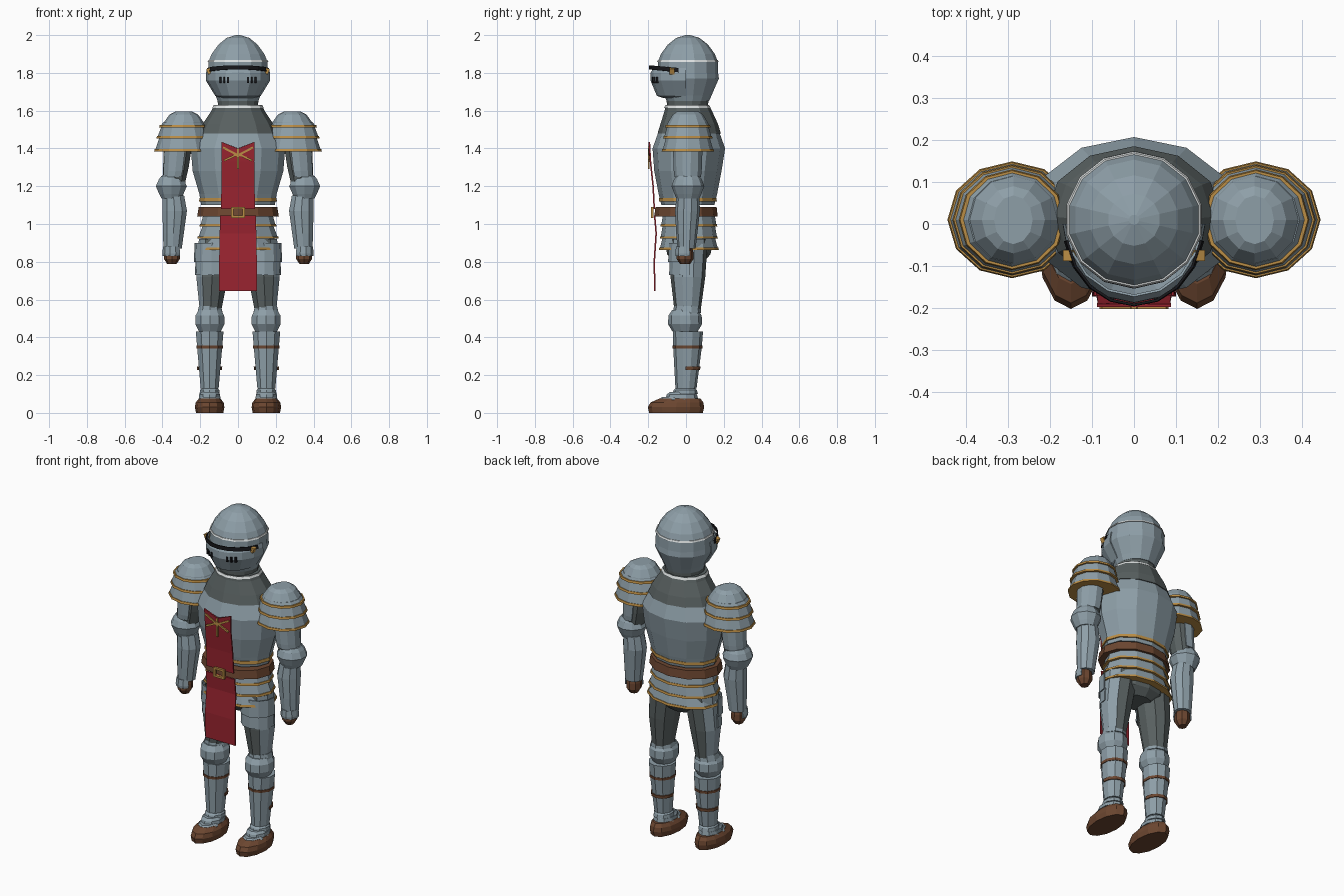
import bpy, bmesh
from math import sin, cos, pi, radians, sqrt
from mathutils import Matrix

cube = bpy.data.objects.get("Cube")
if cube:
    bpy.data.objects.remove(cube, do_unlink=True)


def material(name, r, g, b):
    m = bpy.data.materials.new(name)
    m.use_nodes = True
    m.diffuse_color = (r, g, b, 1)
    m.node_tree.nodes["Principled BSDF"].inputs["Base Color"].default_value = (r, g, b, 1)
    return m


STEEL = material("steel", .27, .345, .39)
MAIL = material("dark mail", .1, .12, .12)
GOLD = material("gold", .5, .27, .06)
LEATHER = material("brown leather", .15, .062, .03)
CLOTH = material("red cloth", .33, .018, .03)
BLACK = material("black", .008, .008, .01)
TRIM = material("pale trim", .72, .75, .75)


def finish(name, bm, mat, pair=False, thick=0):
    bmesh.ops.recalc_face_normals(bm, faces=bm.faces)
    mesh = bpy.data.meshes.new(name)
    bm.to_mesh(mesh)
    bm.free()
    mesh.materials.append(mat)
    ob = bpy.data.objects.new(name, mesh)
    bpy.context.collection.objects.link(ob)
    if thick:
        mod = ob.modifiers.new("thickness", 'SOLIDIFY')
        mod.thickness = thick
        mod.offset = 0
    if pair:
        mod = ob.modifiers.new("other side", 'MIRROR')
        mod.use_clip = False
        mod.use_mirror_merge = False
    return ob


def loft(name, rings, mat, n=12, cx=0, cy=0, pair=False, arc=None, thick=.006, tilt=0):
    """Elliptical rings (z, rx, ry, dx, dy); angle 0 is front, 90 is +x. An arc gives an open plate."""
    bm = bmesh.new()
    a0, a1 = arc or (0, 360)
    count = n + 1 if arc else n
    rows = []
    for ring in rings:
        z, rx, ry, dx, dy = (tuple(ring) + (0, 0))[:5]
        row = []
        for k in range(count):
            a = radians(a0 + (a1 - a0) * k / n)
            row.append(bm.verts.new((cx + dx + rx * sin(a), cy + dy - ry * cos(a), z + tilt * cos(a))))
        rows.append(row)
    for lo, hi in zip(rows, rows[1:]):
        for k in range(n):
            j = (k + 1) % count
            bm.faces.new((lo[k], lo[j], hi[j], hi[k]))
    if not arc:
        bm.faces.new(rows[0])
        bm.faces.new(rows[-1])
    return finish(name, bm, mat, pair, thick if arc else 0)


def box(name, size, loc, mat, pair=False, turn=0):
    bm = bmesh.new()
    bmesh.ops.create_cube(bm, size=1, matrix=Matrix.Translation(loc)
                          @ Matrix.Rotation(radians(turn), 4, 'Y') @ Matrix.Diagonal((*size, 1)))
    return finish(name, bm, mat, pair)


def sheet(name, rows, mat, notch=0):
    """Hanging cloth from rows (z, half width, y), with the top middle cut lower."""
    bm = bmesh.new()
    grid = [[bm.verts.new((s * w, y, z - (notch if i == 0 and s == 0 else 0))) for s in (-1, 0, 1)]
            for i, (z, w, y) in enumerate(rows)]
    for a, b in zip(grid, grid[1:]):
        for k in (0, 1):
            bm.faces.new((a[k], a[k + 1], b[k + 1], b[k]))
    return finish(name, bm, mat, thick=.008)


def lames(name, spec, n, cx=0, cy=0, pair=False):
    """Stacked flared bands (top z, bottom z, top rx, top ry, bottom rx, bottom ry) with gold rims."""
    for i, (z1, z0, ax, ay, bx, by) in enumerate(spec, 1):
        loft(f"{name}_{i}", [(z1, ax, ay), (z0, bx, by)], STEEL, n, cx, cy, pair)
        loft(f"{name}_rim_{i}", [(z0 + .01, bx + .001, by + .001), (z0 - .003, bx + .004, by + .004)],
             GOLD, n, cx, cy, pair)


# Helmet
loft("helmet", [(2, .012, .012), (1.985, .062, .062), (1.95, .106, .106), (1.9, .143, .143),
                (1.86, .16, .158), (1.8, .162, .16), (1.77, .164, .164), (1.68, .122, .125), (1.65, .11, .112)],
     STEEL, 14, cy=.01)
loft("brow_band", [(1.867, .161, .159), (1.858, .165, .163)], TRIM, 14, cy=.01)
loft("visor", [(1.825, .16, .17), (1.8, .166, .184), (1.76, .167, .185), (1.68, .118, .152), (1.67, .1, .12)],
     STEEL, 8, arc=(-90, 90))
loft("eye_slit", [(1.822, .163, .192), (1.8, .168, .193)], BLACK, 8, arc=(-78, 78), tilt=.018)
for i, x in enumerate((.052, .073, .093), 1):
    box(f"breath_holes_{i}", (.01, .014, .03), (x, .002 - .185 * sqrt(1 - (x / .167) ** 2), 1.762), BLACK, True)
box("visor_pivots", (.022, .026, .03), (.153, -.075, 1.81), GOLD, True, 20)
loft("neck", [(1.69, .112, .112), (1.6, .108, .108)], MAIL, 14, cy=.008)

# Torso
loft("breastplate", [(1.1, .195, .14), (1.16, .205, .155), (1.28, .24, .178), (1.4, .25, .192, 0, .005),
                     (1.49, .2, .16, 0, .005)], STEEL, 12, cy=.01)
loft("mail_mantle", [(1.478, .21, .168), (1.53, .187, .152), (1.6, .14, .125, 0, -.005), (1.63, .128, .115, 0, -.01)],
     MAIL, 12, cy=.017)
loft("collar_trim", [(1.627, .13, .117), (1.615, .136, .123)], TRIM, 12, cy=.007)
loft("breastplate_rim", [(1.138, .204, .152), (1.12, .206, .153)], GOLD, 12, cy=.01)
loft("belt", [(1.09, .208, .162), (1.04, .216, .168)], LEATHER, 12)
lames("skirt_lame", [(1.06, .99, .18, .135, .2, .147), (.995, .925, .185, .138, .212, .15),
                     (.93, .865, .19, .138, .222, .155)], 12, cy=.015)
loft("mail_hips", [(.95, .18, .135), (.84, .17, .115), (.8, .09, .08)], MAIL, 12, cy=.015)

# Tabard, buckle and crossed ornament
sheet("tabard_top", [(1.435, .088, -.194), (1.33, .086, -.188), (1.2, .088, -.174), (1.08, .09, -.168)], CLOTH, .035)
sheet("tabard_skirt", [(1.045, .095, -.166), (.95, .097, -.158), (.8, .1, -.168), (.645, .1, -.165)], CLOTH)
for side in (-1, 1):
    box("buckle_side", (.012, .014, .055), (side * .03, -.178, 1.062), GOLD)
    box("buckle_bar", (.07, .014, .012), (0, -.178, 1.062 + side * .023), GOLD)
for i, (x, z, length, turn) in enumerate(((0, 1.345, .11, 0), (.035, 1.382, .1, 62), (-.035, 1.382, .1, -62),
                                          (.033, 1.355, .09, 115), (-.033, 1.355, .09, -115)), 1):
    box(f"ornament_bar_{i}", (.011, .008, length), (x, -.198, z), GOLD, turn=turn)

# Shoulders
loft("shoulder_dome", [(1.595, .046, .058), (1.58, .075, .08), (1.54, .104, .104), (1.5, .115, .112)],
     STEEL, 12, .287, .01, True)
lames("shoulder_lame", [(1.54, 1.515, .104, .104, .123, .116), (1.515, 1.455, .116, .11, .138, .127),
                        (1.46, 1.387, .125, .115, .15, .135)], 12, .29, .01, True)

# Arms
loft("arm_mail", [(1.48, .07, .07, .3), (1.3, .064, .066, .322), (1.15, .052, .056, .345)], MAIL, 10, cy=.01, pair=True)
loft("upper_arm_plate", [(1.42, .075, .077, .315), (1.28, .068, .072, .328), (1.25, .064, .068, .333)],
     STEEL, 7, cy=.01, pair=True, arc=(-30, 200))
loft("elbow_guard", [(1.255, .055, .06), (1.235, .07, .074), (1.2, .086, .087), (1.16, .068, .072), (1.135, .055, .06)],
     STEEL, 10, .353, .01, True)
loft("forearm_plate", [(1.15, .06, .06, .342, .01), (1.07, .068, .066, .335, .008), (.95, .058, .056, .342, .004),
                       (.87, .051, .048, .346, .003)], STEEL, 10, pair=True)
loft("glove", [(.89, .036, .035), (.85, .042, .044), (.815, .042, .045), (.787, .024, .026)],
     LEATHER, 8, .35, -.005, True)
loft("hand_plate", [(.88, .044, .046), (.845, .048, .05), (.83, .046, .048)], STEEL, 5, .35, -.005, True, arc=(-60, 120))

# Legs: mail with a plate on the outer faces
thigh = loft("thigh", [(.92, .1, .1, .112, .015), (.72, .088, .092, .137, .01), (.53, .058, .068, .146, .008)],
             MAIL, 10, pair=True)
thigh.data.materials.append(STEEL)
for face in thigh.data.polygons:
    if face.normal.x > .75:
        face.material_index = 1
for i, (top, bottom, r) in enumerate(((.9, .8, .1), (.81, .73, .095)), 1):
    loft(f"thigh_guard_{i}", [(top, r - .004, r), (bottom, r, r + .004)], STEEL, 5, .131, .012, True, arc=(-55, 95))
loft("knee_collar", [(.565, .062, .07), (.53, .07, .074)], STEEL, 10, .148, .006, True)
loft("knee_guard", [(.545, .062, .068), (.515, .08, .088), (.47, .081, .09), (.43, .06, .066)],
     STEEL, 10, .149, -.005, True)
loft("greave", [(.43, .077, .08, 0, .01), (.35, .07, .076, 0, .008), (.13, .05, .056)], STEEL, 10, .15, 0, True)
loft("greave_strap", [(.357, .074, .08), (.342, .073, .079)], LEATHER, 10, .15, .008, True)
loft("calf_strap", [(.245, .064, .069), (.228, .063, .068)], LEATHER, 6, .15, .004, True, arc=(85, 275))

# Feet
loft("shoe", [(0, .072, .142), (.03, .078, .149), (.055, .074, .14, 0, .005), (.075, .058, .11, 0, .02)],
     LEATHER, 12, .15, -.053, True)
for i, (z, r, ry, cy) in enumerate(((.05, .064, .108, -.04), (.077, .06, .085, -.022), (.1, .056, .067, -.004)), 1):
    loft(f"foot_plate_{i}", [(z, r, ry), (z + .02, r - .002, ry - .005), (z + .033, r - .014, ry - .02)],
         STEEL, 10, .15, cy, True)
